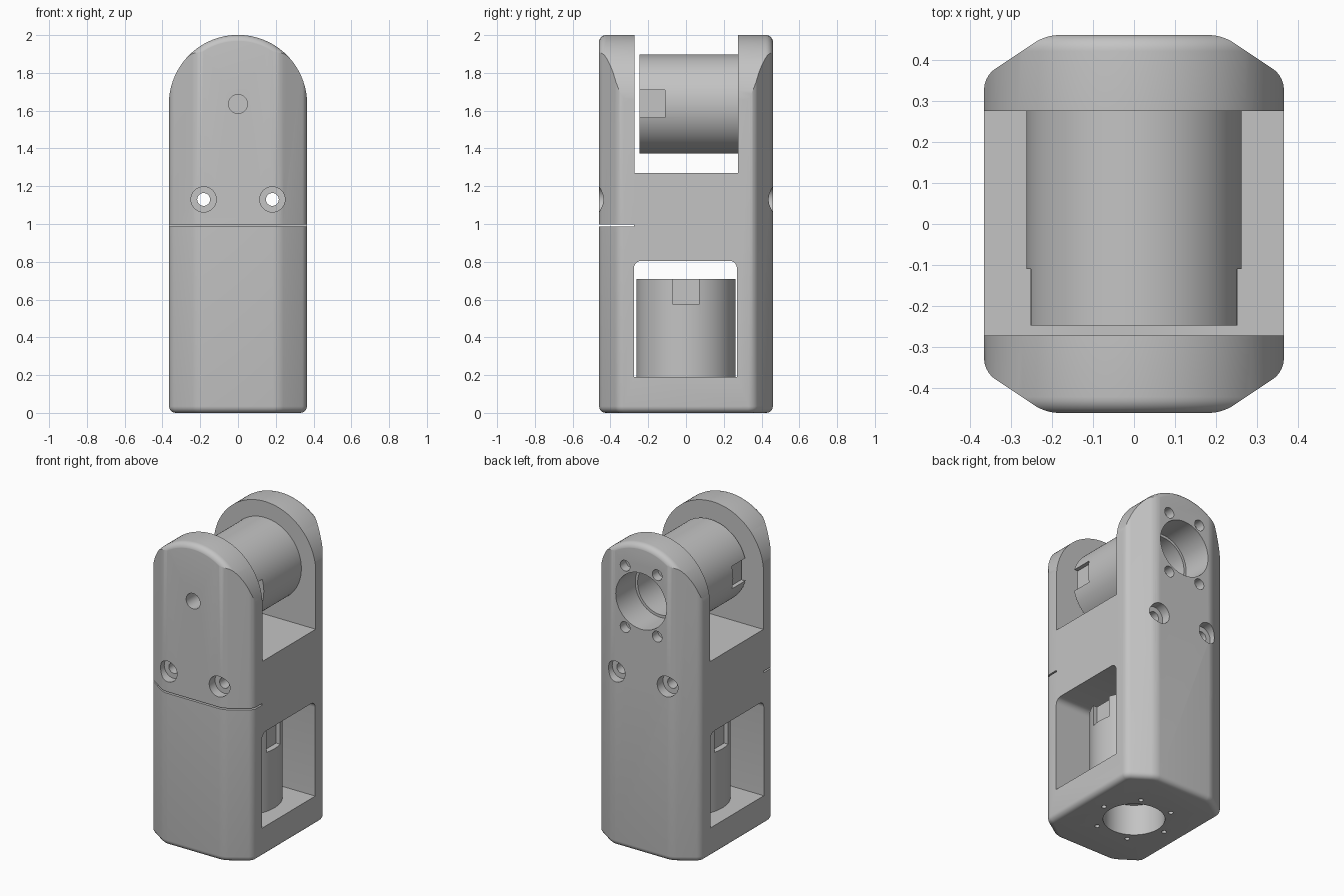
import bpy, bmesh, math
from mathutils import Matrix, Vector

if "Cube" in bpy.data.objects:
    bpy.data.objects.remove(bpy.data.objects["Cube"])

grey = bpy.data.materials.new("plain_grey")
grey.diffuse_color = (0.55, 0.55, 0.55, 1)
grey.use_nodes = True
grey.node_tree.nodes["Principled BSDF"].inputs["Base Color"].default_value = grey.diffuse_color
PIVOT_Z = 1.635


def to_object(name, bm):
    bmesh.ops.recalc_face_normals(bm, faces=bm.faces)
    me = bpy.data.meshes.new(name)
    bm.to_mesh(me)
    bm.free()
    ob = bpy.data.objects.new(name, me)
    bpy.context.collection.objects.link(ob)
    me.materials.append(grey)
    return ob


def loft(rings):
    """Closed solid through equal-length rings of points."""
    bm = bmesh.new()
    loops = [[bm.verts.new(p) for p in ring] for ring in rings]
    n = len(loops[0])
    for a, b in zip(loops, loops[1:]):
        for i in range(n):
            j = (i + 1) % n
            bm.faces.new((a[i], a[j], b[j], b[i]))
    bm.faces.new(loops[0])
    bm.faces.new(loops[-1])
    bmesh.ops.recalc_face_normals(bm, faces=bm.faces)
    return bm


def prism(points, direction):
    return loft([points, [Vector(p) + direction for p in points]])


def bevel(bm, test, size, segments=5):
    edges = [e for e in bm.edges if test(e.verts[0].co, e.verts[1].co)]
    bmesh.ops.bevel(bm, geom=edges, offset=size, segments=segments, profile=0.5, affect='EDGES')


def box(name, x, y, z):
    return to_object(name, prism([(x[0], y[0], z[0]), (x[1], y[0], z[0]), (x[1], y[1], z[0]),
                                  (x[0], y[1], z[0])], Vector((0, 0, z[1] - z[0]))))


def cylinder(name, axis, center, lo, hi, r, sides=64):
    """Cylinder along y (center = x, z) or along z (center = x, y)."""
    bm = bmesh.new()
    bmesh.ops.create_cone(bm, cap_ends=True, segments=sides, radius1=r, radius2=r, depth=hi - lo)
    mid = (lo + hi) / 2
    if axis == 'Y':
        bmesh.ops.rotate(bm, verts=bm.verts, matrix=Matrix.Rotation(math.pi / 2, 3, 'X'))
        move = (center[0], mid, center[1])
    else:
        move = (center[0], center[1], mid)
    bmesh.ops.translate(bm, verts=bm.verts, vec=move)
    return to_object(name, bm)


def volume(me):
    bm = bmesh.new()
    bm.from_mesh(me)
    v = bm.calc_volume(signed=True)
    bm.free()
    return v


def combine(target, tool, operation='DIFFERENCE', keep=False):
    """Boolean that accepts the first solver giving a plausible volume."""
    before = volume(target.data)
    bpy.context.view_layer.objects.active = target
    for solver in ('EXACT', 'MANIFOLD', 'FLOAT'):
        backup = target.data.copy()
        mod = target.modifiers.new("cut", 'BOOLEAN')
        mod.operation, mod.object, mod.solver = operation, tool, solver
        bpy.ops.object.modifier_apply(modifier=mod.name)
        if 0.55 * before < volume(target.data) < 1.001 * before:
            break
        target.data = backup
    if not keep:
        bpy.data.objects.remove(tool)


# Housing: chamfered column with softened corners and base
plan = [(0.215, -0.46), (0.365, -0.36), (0.365, 0.36), (0.215, 0.46)]
plan += [(-x, y) for x, y in reversed(plan)]
bm = prism([(x, y, 0) for x, y in plan], Vector((0, 0, 2.2)))
bevel(bm, lambda a, b: abs(a.z - b.z) > 1, 0.03)
bevel(bm, lambda a, b: max(a.z, b.z) < 1e-4, 0.035)
housing = to_object("housing", bm)


# Rounded arch with softened front and back rims limits the top of the column
def arch_ring(y, inset):
    r = 0.366 - inset
    arc = [(r * math.cos(math.pi * i / 64), y, PIVOT_Z + r * math.sin(math.pi * i / 64))
           for i in range(65)]
    return [(-r, y, -0.2), (r, y, -0.2)] + arc


turns = [math.pi / 2 * i / 6 for i in range(7)]
rims = [(0.421 + 0.04 * math.sin(t), 0.04 * (1 - math.cos(t))) for t in turns]
rings = [arch_ring(-y, k) for y, k in reversed(rims)] + [arch_ring(y, k) for y, k in rims]
combine(housing, to_object("arch_limit", loft(rings)), 'INTERSECT')

# Fork gap, lower window and seam under the front cover
combine(housing, box("fork_gap", (-0.6, 0.6), (-0.272, 0.275), (1.27, 2.3)))
bm = prism([(-0.6, -0.276, 0.19), (-0.6, 0.27, 0.19), (-0.6, 0.27, 0.805), (-0.6, -0.276, 0.805)],
           Vector((1.2, 0, 0)))
bevel(bm, lambda a, b: abs(a.x - b.x) > 1 and min(a.z, b.z) > 0.5, 0.04)
combine(housing, to_object("window", bm))
combine(housing, box("seam", (-0.6, 0.6), (-0.6, -0.274), (0.988, 0.998)))

# Motor cups, each with a notch on both sides of its free end
upper_cup = cylinder("upper_motor_cup", 'Y', (0, PIVOT_Z), -0.247, 0.28, 0.262, 96)
lower_cup = cylinder("lower_motor_cup", 'Z', (0, 0), 0.185, 0.71, 0.262, 96)
for s in (-1, 1):
    x = sorted((s * 0.225, s * 0.4))
    combine(upper_cup, box("notch", x, (-0.4, -0.11), (1.565, 1.71)))
    combine(lower_cup, box("notch", x, (-0.07, 0.07), (0.573, 0.9)))

# Stepped shaft openings in the back plate and the base
for r, depth in ((0.182, 0.2), (0.165, 0.42)):
    bore = cylinder("back_bore", 'Y', (0, PIVOT_Z), 0.46 - depth, 0.6, r)
    combine(housing, bore, keep=True)
    combine(upper_cup, bore)
    bore = cylinder("base_bore", 'Z', (0, 0), -0.1, depth, r)
    combine(housing, bore, keep=True)
    combine(lower_cup, bore)

# Motor screw holes on a six-point circle
for i in range(6):
    a = i * math.pi / 3
    u, v = 0.23 * math.cos(a), 0.23 * math.sin(a)
    combine(housing, cylinder("base_screw_hole", 'Z', (u, v), -0.1, 0.1, 0.015, 16))
    if i % 3:
        spot = (u, PIVOT_Z + v)
        combine(housing, cylinder("back_screw_head", 'Y', spot, 0.40, 0.6, 0.035, 24))
        combine(housing, cylinder("back_screw_hole", 'Y', spot, 0.30, 0.6, 0.02, 16))

# Pivot hole and counterbored cover screw holes
combine(housing, cylinder("pivot_hole", 'Y', (0, PIVOT_Z), -0.6, -0.2, 0.05, 32))
for x in (-0.182, 0.182):
    spot = (x, 1.13)
    combine(housing, cylinder("cover_screw_hole", 'Y', spot, -0.6, 0.6, 0.034, 32))
    combine(housing, cylinder("front_screw_head", 'Y', spot, -0.6, -0.40, 0.067, 32))
    combine(housing, cylinder("back_screw_head", 'Y', spot, 0.40, 0.6, 0.067, 32))

# Smooth curved surfaces, keep edges sharp
for ob in (housing, upper_cup, lower_cup):
    bpy.ops.object.select_all(action='DESELECT')
    ob.select_set(True)
    bpy.context.view_layer.objects.active = ob
    bpy.ops.object.shade_smooth_by_angle(angle=math.radians(25))
